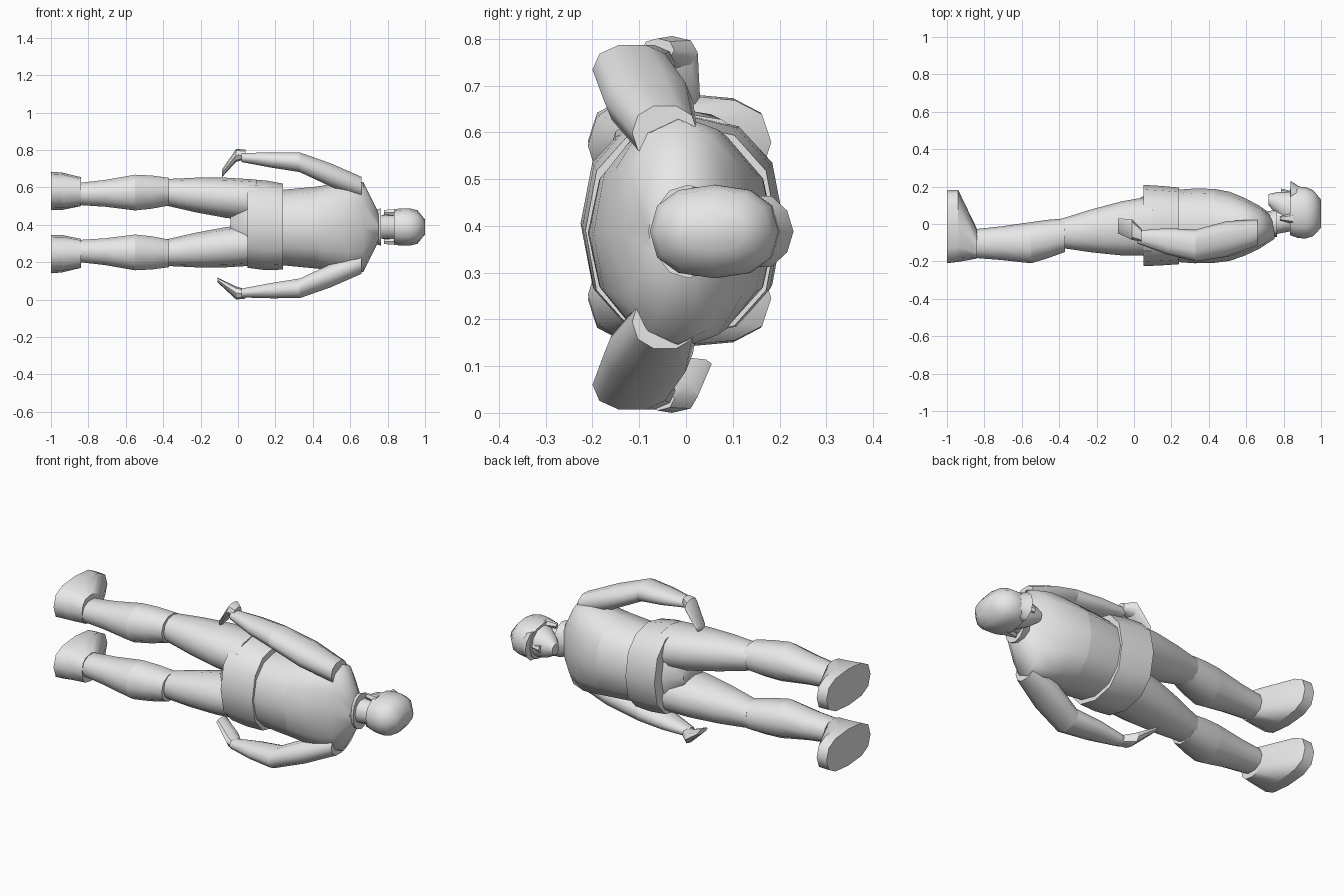
import bpy
import bmesh
import math
from mathutils import Vector

cube = bpy.data.objects.get("Cube")
if cube:
    bpy.data.objects.remove(cube, do_unlink=True)

gray = bpy.data.materials.new("plain light gray")
gray.use_nodes = True
gray.diffuse_color = (0.8, 0.8, 0.8, 1)
gray.node_tree.nodes["Principled BSDF"].inputs["Base Color"].default_value = gray.diffuse_color

LEGS = 0.412   # height of the plane between the legs
ARMS = 0.397   # height of the plane between the arms
HANDS = 0.403  # height of the plane between the palms
HEAD = 0.388   # height of the plane through the head and neck


def rounded(value, power):
    """Bend a sine or cosine so that the outline gets fuller or slimmer."""
    return math.copysign(abs(value) ** power, value)


def loft(name, start, end, depths, widths, sides=12, power=0.9, smooth=45):
    """Skin evenly spaced outlines between two centres; depth runs in y, width in z."""
    bm = bmesh.new()
    rings = []
    for step, (depth, width) in enumerate(zip(depths, widths)):
        centre = Vector(start).lerp(Vector(end), step / (len(depths) - 1))
        ring = []
        for side in range(sides):
            angle = math.tau * side / sides
            y = rounded(math.cos(angle), power) * depth / 2
            z = rounded(math.sin(angle), power) * width / 2
            ring.append(bm.verts.new(centre + Vector((0, y, z))))
        rings.append(ring)
    for ring, following in zip(rings, rings[1:]):
        for side in range(sides):
            after = (side + 1) % sides
            bm.faces.new((ring[side], ring[after], following[after], following[side]))
    bm.faces.new(rings[0])
    bm.faces.new(rings[-1])
    bmesh.ops.recalc_face_normals(bm, faces=bm.faces)
    mesh = bpy.data.meshes.new(name)
    bm.to_mesh(mesh)
    bm.free()
    mesh.materials.append(gray)
    part = bpy.data.objects.new(name, mesh)
    bpy.context.collection.objects.link(part)
    bpy.ops.object.select_all(action="DESELECT")
    part.select_set(True)
    bpy.context.view_layer.objects.active = part
    bpy.ops.object.shade_smooth_by_angle(angle=math.radians(smooth))


def pair(name, middle, start, end, depths, widths, **options):
    """Build a part and its copy mirrored across a horizontal plane."""
    loft("lower_" + name, start, end, depths, widths, **options)
    start, end = [(x, y, 2 * middle - z) for x, y, z in (start, end)]
    loft("upper_" + name, start, end, depths, widths, **options)


# Feet
pair("sole", LEGS, start=(-1, -0.015, 0.243), end=(-0.94, -0.01, 0.245),
     depths=[0.39, 0.385], widths=[0.205, 0.2], sides=12, power=0.75)
pair("instep", LEGS, start=(-0.94, -0.01, 0.245), end=(-0.84, -0.105, 0.247),
     depths=[0.385, 0.16], widths=[0.2, 0.155], sides=12, power=0.75)

# Legs
pair("calf", LEGS, start=(-0.87, -0.105, 0.26), end=(-0.55, -0.1, 0.252),
     depths=[0.15, 0.18, 0.22], widths=[0.12, 0.15, 0.2], sides=10)
pair("knee", LEGS, start=(-0.55, -0.1, 0.252), end=(-0.37, -0.06, 0.247),
     depths=[0.22, 0.205, 0.18], widths=[0.2, 0.185, 0.155], sides=10)
pair("thigh", LEGS, start=(-0.39, -0.05, 0.25), end=(0.1, -0.01, 0.295),
     depths=[0.155, 0.23, 0.29, 0.32],
     widths=[0.14, 0.185, 0.215, 0.225])

# Pelvis and the three bands of the jacket
loft("pelvis", start=(-0.04, -0.01, 0.41), end=(0.12, -0.01, 0.4),
     depths=[0.18, 0.31, 0.35], widths=[0.14, 0.36, 0.42])
loft("jacket_skirt", start=(0.05, -0.008, 0.405), end=(0.24, -0.01, 0.39),
     depths=[0.435, 0.425, 0.41], widths=[0.47, 0.48, 0.46], power=0.85)
loft("jacket_waist", start=(0.22, -0.01, 0.385), end=(0.43, -0.01, 0.385),
     depths=[0.385, 0.4, 0.395], widths=[0.4, 0.42, 0.44])
loft("jacket_chest", start=(0.43, -0.01, 0.385), end=(0.75, -0.02, HEAD),
     depths=[0.395, 0.37, 0.31, 0.23, 0.12],
     widths=[0.44, 0.47, 0.5, 0.48, 0.16], smooth=55)

# Collar and neck
loft("collar", start=(0.715, 0, HEAD), end=(0.765, 0.005, HEAD),
     depths=[0.13, 0.15], widths=[0.17, 0.2])
loft("neck", start=(0.7, 0, HEAD), end=(0.86, 0.03, HEAD),
     depths=[0.13, 0.13], widths=[0.13, 0.13], sides=10)

# Head
loft("face", start=(0.72, 0.13, HEAD), end=(0.85, 0.07, HEAD),
     depths=[0.06, 0.12, 0.165, 0.21], widths=[0.06, 0.12, 0.15, 0.17])
loft("nose", start=(0.785, 0.17, HEAD), end=(0.845, 0.165, HEAD),
     depths=[0.04, 0.02], widths=[0.04, 0.015], sides=6)
pair("ear", HEAD, start=(0.78, 0.03, 0.31), end=(0.85, 0.03, 0.31),
     depths=[0.02, 0.06], widths=[0.03, 0.04], sides=6)
loft("cap", start=(0.835, 0.065, HEAD), end=(1, 0.055, HEAD),
     depths=[0.25, 0.275, 0.275, 0.245, 0.15],
     widths=[0.19, 0.2, 0.2, 0.18, 0.08], power=0.85, smooth=55)
loft("visor", start=(0.838, 0.165, HEAD), end=(0.885, 0.15, HEAD),
     depths=[0.13, 0.1], widths=[0.16, 0.13], sides=10, power=1.1)

# Arms
pair("upper_arm", ARMS, start=(0.66, -0.045, 0.195), end=(0.33, -0.115, 0.06),
     depths=[0.14, 0.19, 0.17], widths=[0.12, 0.13, 0.11], sides=10, smooth=60)
pair("forearm", ARMS, start=(0.33, -0.115, 0.06), end=(0.02, -0.07, 0.035),
     depths=[0.17, 0.14, 0.07], widths=[0.11, 0.085, 0.05], sides=10, smooth=60)

# Hands, bent inward at the knuckles, the upper one more than the lower one
pair("palm", HANDS, start=(0.04, -0.06, 0.03), end=(-0.01, -0.03, 0.035),
     depths=[0.07, 0.11], widths=[0.05, 0.07], sides=8)
loft("lower_fingers", start=(-0.01, -0.03, 0.035), end=(-0.11, 0.01, 0.105),
     depths=[0.11, 0.09], widths=[0.07, 0.025], sides=8)
loft("upper_fingers", start=(-0.01, -0.03, 0.771), end=(-0.085, -0.01, 0.675),
     depths=[0.11, 0.08], widths=[0.07, 0.04], sides=8)
